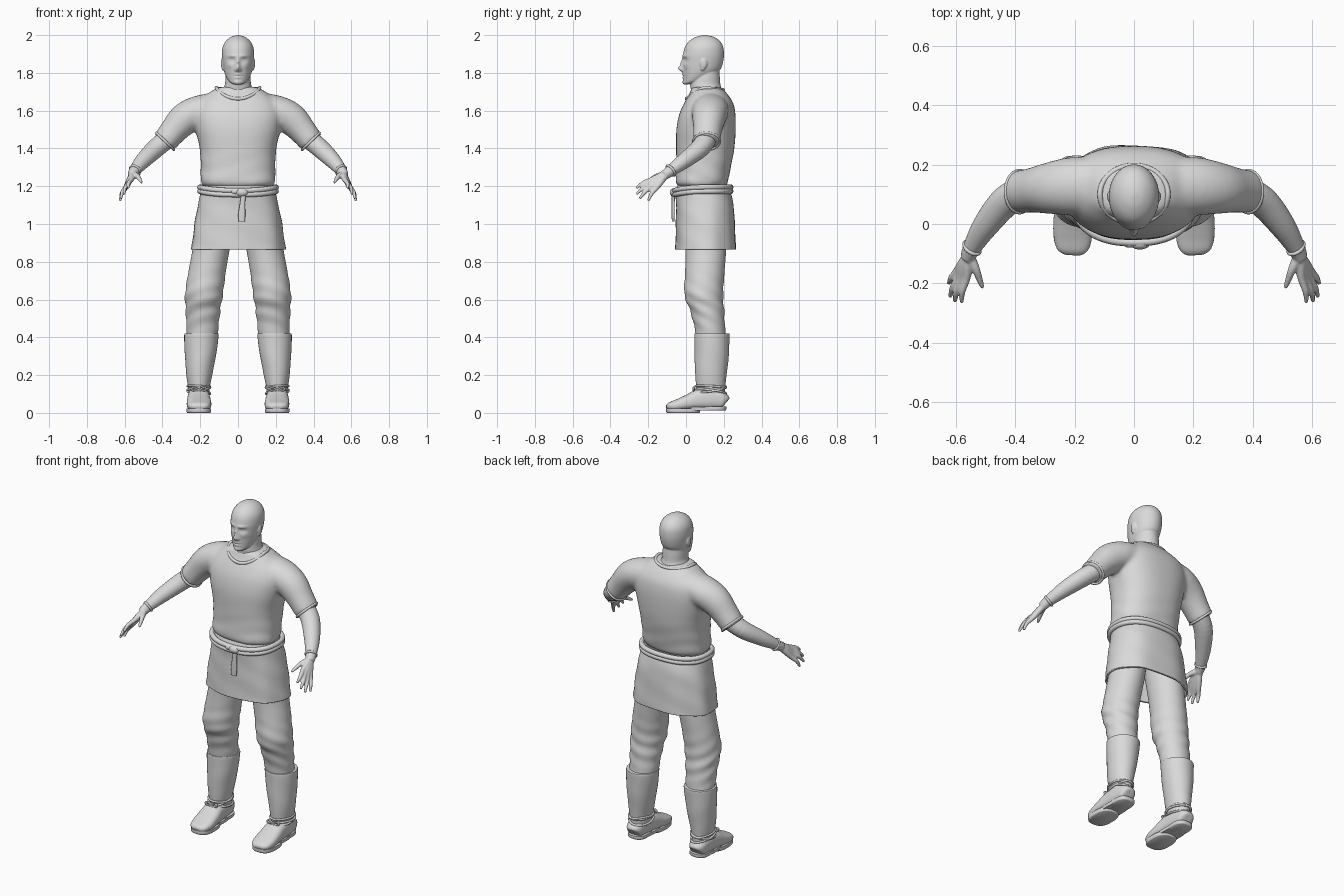
import bpy, bmesh, math
from mathutils import Vector, Matrix

cube = bpy.data.objects.get("Cube")
if cube:
    bpy.data.objects.remove(cube, do_unlink=True)

clay = bpy.data.materials.new("plain_grey")
clay.use_nodes = True
clay.diffuse_color = (.7, .7, .7, 1)
clay.node_tree.nodes["Principled BSDF"].inputs["Base Color"].default_value = (.7, .7, .7, 1)


def spline(rings, steps):
    """Catmull-Rom interpolation of ring parameters."""
    out = []
    last = len(rings) - 1
    for i in range(last):
        a, b, c, d = (rings[max(0, min(last, i + k))] for k in (-1, 0, 1, 2))
        for s in range(steps):
            t = s / steps
            out.append([q + t * (r - p) / 2 + t * t * (p - 2.5 * q + 2 * r - w / 2)
                        + t ** 3 * (1.5 * (q - r) + (w - p) / 2)
                        for p, q, r, w in zip(a, b, c, d)])
    return out + [list(rings[-1])]


def loft(bm, rings, n=40, power=2.0, steps=5, along=False, caps=True, fold=None, side=1):
    """Skin rings (x, y, z, rx, ry, slope); 'along' turns each ring square to its path."""
    rings = spline([(tuple(r) + (0,))[:6] for r in rings], steps)
    centres = [Vector((r[0] * side, r[1], r[2])) for r in rings]
    loops = []
    for i, (x, y, z, rx, ry, slope) in enumerate(rings):
        u, v = Vector((1, 0, 0)), Vector((0, 1, slope))
        if along:
            t = centres[min(i + 1, len(rings) - 1)] - centres[max(i - 1, 0)]
            u = t.cross(Vector((0, 0, 1))).normalized() if t.xy.length > 1e-4 else u
            v = u.cross(t).normalized()
        loop = []
        for k in range(n):
            a = math.tau * k / n
            c, s = math.cos(a), math.sin(a)
            g = 1 + fold(a, z) if fold else 1
            c, s = (math.copysign(abs(q) ** (2 / power), q) * g for q in (c, s))
            loop.append(bm.verts.new(centres[i] + u * max(rx, .001) * c + v * max(ry, .001) * s))
        loops.append(loop)
    for p, q in zip(loops, loops[1:]):
        for k in range(n):
            bm.faces.new((p[k], p[k - 1], q[k - 1], q[k]))
    if caps:
        bm.faces.new(loops[0])
        bm.faces.new(loops[-1][::-1])


def ball(bm, place, size):
    bmesh.ops.create_uvsphere(bm, u_segments=20, v_segments=14, radius=1,
                              matrix=Matrix.Translation(place) @ Matrix.Diagonal((*size, 1)))


def finish(name, bm, voxel=0, smooth=0, thick=0, mirror=False):
    bmesh.ops.recalc_face_normals(bm, faces=bm.faces[:])
    mesh = bpy.data.meshes.new(name)
    bm.to_mesh(mesh)
    bm.free()
    mesh.materials.append(clay)
    mesh.shade_smooth()
    mesh.set_sharp_from_angle(angle=math.radians(50))
    ob = bpy.data.objects.new(name, mesh)
    bpy.context.collection.objects.link(ob)
    if voxel:
        m = ob.modifiers.new("Blend", "REMESH")
        m.mode, m.voxel_size, m.use_smooth_shade = "VOXEL", voxel, True
        m = ob.modifiers.new("Soften", "SMOOTH")
        m.factor, m.iterations = .5, smooth
    if thick:
        ob.modifiers.new("Cloth", "SOLIDIFY").thickness = thick
    if mirror:
        ob.modifiers.new("Both sides", "MIRROR")
    return ob


def cord(name, points, radius, closed=True, mirror=False):
    data = bpy.data.curves.new(name, "CURVE")
    data.dimensions, data.bevel_depth, data.bevel_resolution = "3D", radius, 3
    data.resolution_u, data.use_fill_caps = 3, True
    sp = data.splines.new("NURBS")
    sp.points.add(len(points) - 1)
    for p, co in zip(sp.points, points):
        p.co = (*co, 1)
    sp.use_cyclic_u, sp.use_endpoint_u, sp.order_u = closed, not closed, 3
    data.materials.append(clay)
    ob = bpy.data.objects.new(name, data)
    bpy.context.collection.objects.link(ob)
    if mirror:
        ob.modifiers.new("Both sides", "MIRROR")


def hoop(centre, u, v, n=28):
    c, u, v = Vector(centre), Vector(u), Vector(v)
    return [c + u * math.cos(math.tau * k / n) + v * math.sin(math.tau * k / n) for k in range(n)]


# Tunic: chest and short sleeves blended into one cloth surface
bm = bmesh.new()
loft(bm, [(0, .085, 1.198, .18, .125), (0, .083, 1.22, .197, .138), (0, .093, 1.3, .197, .144),
          (0, .102, 1.4, .203, .154), (0, .106, 1.5, .225, .157), (0, .113, 1.58, .235, .149),
          (0, .12, 1.64, .215, .13), (0, .118, 1.69, .16, .1), (0, .107, 1.725, .105, .078)],
     n=64, power=2.4, fold=lambda a, z: .012 * math.sin(70 * z + 3 * math.sin(2 * a)) * max(0, 1.45 - z) * 4)
for side in (1, -1):
    loft(bm, [(.08, .13, 1.63, .09, .07), (.2, .128, 1.597, .098, .085), (.28, .121, 1.557, .088, .086),
              (.34, .114, 1.495, .076, .074), (.39, .108, 1.433, .072, .066)], along=True, side=side)
finish("tunic", bm, voxel=.011, smooth=8)
cord("sleeve_hem", hoop((.386, .109, 1.438), (0, .07, 0), (.046, 0, .045)), .007, mirror=True)
collar = [(.115 * math.cos(a), .1 + .098 * math.sin(a),
           1.722 - .06 * max(0, -math.sin(a)) ** 1.5 - .012 * max(0, math.sin(a)))
          for a in (math.tau * k / 32 for k in range(32))]
cord("collar", collar, .009)

# Open skirt of the tunic with soft vertical folds
bm = bmesh.new()
loft(bm, [(0, .088, 1.205, .186, .134), (0, .09, 1.17, .196, .145), (0, .1, 1.1, .213, .152),
          (0, .103, 1, .232, .156), (0, .105, .9, .245, .159), (0, .105, .866, .25, .16)],
     n=72, power=2.4, caps=False,
     fold=lambda a, z: .05 * (1.2 - z) * math.sin(7 * a + 1) + .006 * math.sin(45 * z + 4 * a))
finish("skirt", bm, thick=.01)

# Belt of two strands, knot and hanging end
for i, lift in enumerate((.011, -.011)):
    path = []
    for p in hoop((0, .088, 1.184 + lift), (1, 0, 0), (0, 1, 0), 40):
        c, s = p.x, p.y - .088
        c, s = (math.copysign(abs(q) ** .85, q) for q in (c, s))
        path.append((.203 * c, .088 + .15 * s, p.z - .018 * max(0, -s) ** 2))
    cord("belt_strand_%d" % i, path, .014)
bm = bmesh.new()
ball(bm, (.02, -.066, 1.167), (.034, .02, .022))
ball(bm, (-.015, -.064, 1.172), (.024, .016, .016))
loft(bm, [(.03, -.066, 1.17, .012, .01), (.024, -.068, 1.11, .014, .008),
          (.02, -.068, 1.05, .019, .008), (.02, -.068, 1.012, .016, .007)], n=16, power=3)
finish("belt_knot", bm)

# Head and neck, with the face pushed in and out by soft bumps
bm = bmesh.new()
loft(bm, [(0, .055, 1.752, .03, .05, .3), (0, .06, 1.762, .05, .07, .3), (0, .075, 1.785, .065, .088, .2),
          (0, .085, 1.815, .075, .1, .08), (0, .09, 1.86, .082, .107, 0), (0, .093, 1.9, .085, .108, 0),
          (0, .096, 1.94, .08, .1, 0), (0, .098, 1.97, .063, .08, 0), (0, .1, 1.991, .036, .046, 0),
          (0, .1, 2, .006, .008, 0)], n=96, steps=9)
face = [("nose_tip", 0, 1.822, .012, .015, .025), ("nose_bridge", 0, 1.85, .009, .025, .012),
        ("nostril", .013, 1.816, .007, .008, .007), ("brow", .03, 1.89, .024, .008, .006),
        ("socket", .033, 1.867, .017, .011, -.011), ("eye", .033, 1.866, .01, .006, .006),
        ("upper_lip", 0, 1.791, .02, .006, .007), ("lower_lip", 0, 1.775, .018, .006, .007),
        ("mouth", 0, 1.783, .023, .003, -.005), ("chin", 0, 1.75, .022, .012, .007),
        ("cheek", .045, 1.838, .018, .015, .004)]
for v in bm.verts:
    if v.co.y < .06:
        x, z = abs(v.co.x), v.co.z
        v.co.y -= sum(push * math.exp(-((x - fx) / sx) ** 2 - ((z - fz) / sz) ** 2)
                      for _, fx, fz, sx, sz, push in face)
loft(bm, [(0, .11, 1.66, .095, .085), (0, .108, 1.71, .08, .082), (0, .102, 1.74, .069, .08),
          (0, .105, 1.78, .066, .074), (0, .108, 1.84, .06, .065)])
for side in (1, -1):
    ball(bm, (side * .082, .093, 1.85), (.009, .019, .03))
    ball(bm, (side * .079, .088, 1.826), (.008, .012, .014))
finish("head", bm, voxel=.004, smooth=3)

# Forearm and hand: every finger runs from the wrist through the palm
bm = bmesh.new()
loft(bm, [(.35, .118, 1.47, .054, .052), (.43, .078, 1.405, .053, .05), (.5, -.005, 1.338, .044, .042),
          (.546, -.08, 1.283, .031, .03), (.562, -.115, 1.258, .024, .026)], along=True, n=32)
wrist = Vector((.557, -.105, 1.264))
fingers = [((.565, -.185, 1.234), (.581, -.264, 1.19)), ((.58, -.187, 1.215), (.604, -.262, 1.158)),
           ((.59, -.177, 1.2), (.62, -.245, 1.135)), ((.596, -.157, 1.19), (.624, -.2, 1.123)),
           ((.531, -.158, 1.252), (.51, -.216, 1.22))]
for i, (knuckle, tip) in enumerate(fingers):
    knuckle, tip = Vector(knuckle), Vector(tip)
    bend = knuckle.lerp(tip, .5) + Vector((.006, -.004, .004)) * (i < 4)
    path = [(wrist, .017), (wrist.lerp(knuckle, .5), .0175), (knuckle, .0135), (bend, .011), (tip, .007)]
    loft(bm, [(*p, r, r) for p, r in path], along=True, n=14)
finish("arm_and_hand", bm, voxel=.0045, smooth=4, mirror=True)
cord("wrist_cuff", hoop((.546, -.08, 1.283), (.025, .015, 0), (.006, -.016, .026), 20), .007, mirror=True)

# Trousers with creases gathered round the knee
bm = bmesh.new()
loft(bm, [(.125, .1, 1, .1, .115), (.142, .105, .87, .098, .108), (.163, .1, .75, .099, .104),
          (.18, .094, .63, .1, .103), (.185, .11, .55, .092, .091), (.188, .125, .46, .085, .081),
          (.19, .135, .38, .08, .08)], n=48, steps=9,
     fold=lambda a, z: .03 * math.exp(-((z - .57) / .13) ** 2) * math.sin(75 * z + 2 * math.sin(a) + 2 * a))
finish("trouser_leg", bm, mirror=True)

# Boots: tall shaft, shoe, sole and heel
bm = bmesh.new()
loft(bm, [(.207, .133, .08, .054, .074), (.207, .131, .13, .057, .076), (.205, .132, .2, .068, .083),
          (.199, .136, .3, .082, .09), (.194, .138, .405, .091, .093), (.194, .138, .42, .089, .091)],
     fold=lambda a, z: .006 * math.sin(40 * z + 2 * a))
finish("boot_shaft", bm, mirror=True)
bm = bmesh.new()
loft(bm, [(.21, .213, .055, .026, .025), (.21, .2, .062, .046, .042), (.209, .14, .075, .056, .058),
          (.208, .07, .071, .06, .055), (.207, .02, .058, .064, .043), (.206, -.04, .042, .065, .032),
          (.207, -.085, .034, .054, .022), (.208, -.104, .028, .03, .01)], power=2.6, along=True)
finish("shoe", bm, voxel=.006, smooth=4, mirror=True)
bm = bmesh.new()
for y, low, top, rx, ry in ((-.015, 0, .024, .065, .09), (.145, .012, .034, .056, .069)):
    loft(bm, [(.207, y, low, rx - .004, ry - .006), (.207, y, low + .006, rx, ry), (.207, y, top, rx, ry)],
         power=2.7, steps=2)
loft(bm, [(.207, .08, .012, .056, .08), (.207, .08, .03, .058, .08)], power=3, steps=2)
finish("sole", bm, mirror=True)

# Ankle laces with a small bow
for i, (z, tilt) in enumerate(((.112, .01), (.126, -.012), (.138, .004))):
    cord("lace_%d" % i, hoop((.207, .131, z), (.06, 0, tilt), (0, .081, -tilt)), .006, mirror=True)
for side in (1, -1):
    x = .207 + side * .03
    cord("bow_loop", [(.207, .046, .122), (x, .04, .138), (x + side * .012, .038, .126), (x, .04, .116)],
         .005, mirror=True)
    cord("bow_end", [(.207, .045, .122), (x - side * .012, .034, .108), (x, .026, .097)],
         .0045, closed=False, mirror=True)
